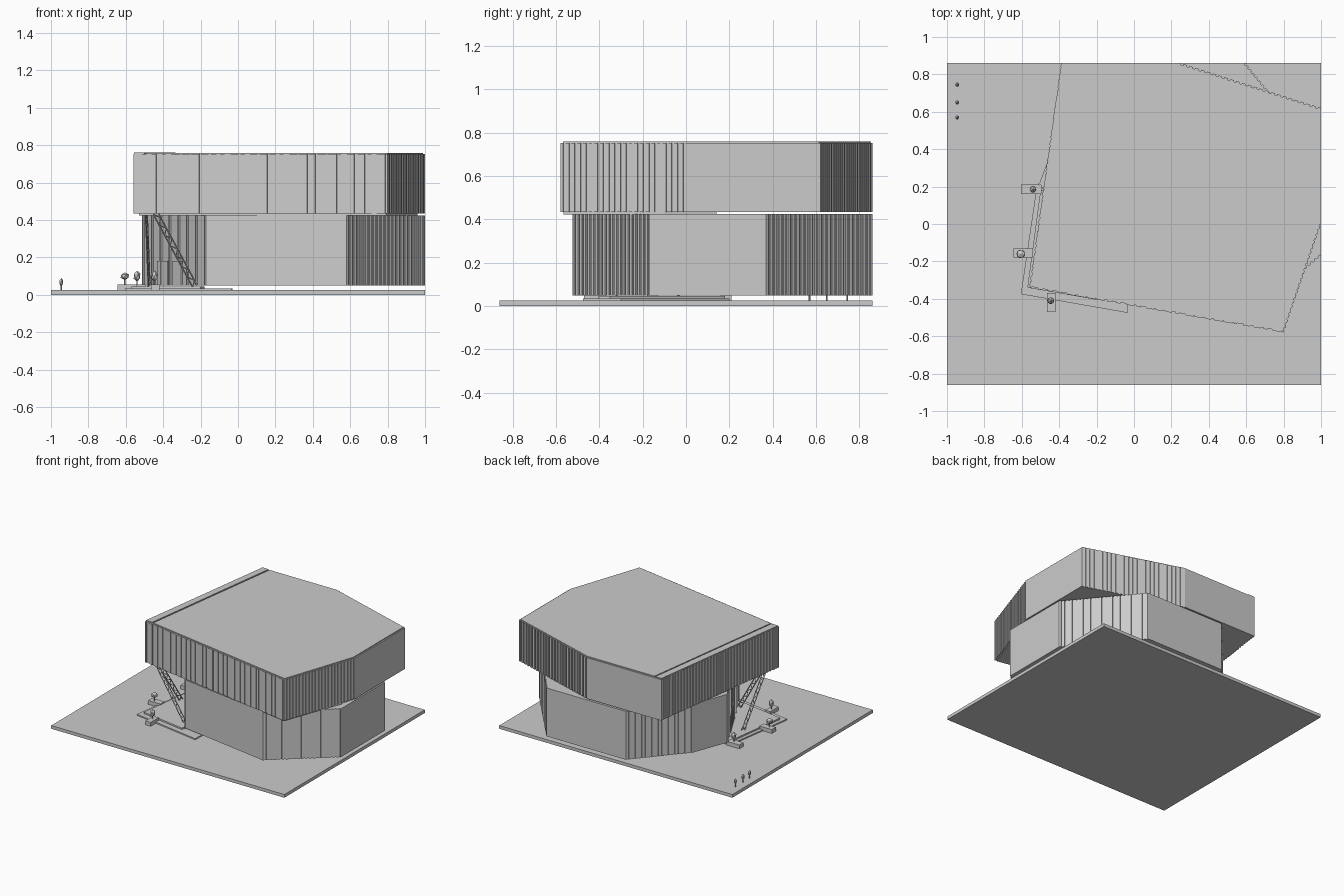
import bpy, bmesh, math, random
from mathutils import Vector

random.seed(4)
cube = bpy.data.objects.get("Cube")
if cube:
    bpy.data.objects.remove(cube)

GREY = (0.6, 0.6, 0.6, 1)
mat = bpy.data.materials.new("plain grey")
mat.use_nodes = True
mat.diffuse_color = GREY
mat.node_tree.nodes["Principled BSDF"].inputs["Base Color"].default_value = GREY


def finish(name, bm):
    bmesh.ops.recalc_face_normals(bm, faces=bm.faces)
    mesh = bpy.data.meshes.new(name)
    bm.to_mesh(mesh)
    bm.free()
    mesh.materials.append(mat)
    obj = bpy.data.objects.new(name, mesh)
    bpy.context.collection.objects.link(obj)
    return obj


def prism(name, pts, z0, z1):
    """Extrude a plan outline between two heights."""
    bm = bmesh.new()
    face = bm.faces.new([bm.verts.new((p[0], p[1], z0)) for p in pts])
    top = bmesh.ops.extrude_face_region(bm, geom=[face])["geom"]
    bmesh.ops.translate(bm, vec=(0, 0, z1 - z0),
                        verts=[v for v in top if isinstance(v, bmesh.types.BMVert)])
    return finish(name, bm)


def box(name, x0, x1, y0, y1, z0, z1):
    return prism(name, [(x0, y0), (x1, y0), (x1, y1), (x0, y1)], z0, z1)


def beam(bm, a, b, r):
    """Add a four-sided bar from a to b."""
    a, b = Vector(a), Vector(b)
    d = b - a
    m = d.to_track_quat("Z", "Y").to_matrix().to_4x4()
    m.translation = (a + b) / 2
    bmesh.ops.create_cone(bm, cap_ends=True, segments=4, radius1=r, radius2=r,
                          depth=d.length, matrix=m)


def outline(edges):
    """Counter-clockwise outline; each corner carries rib count, depth and jitter for its edge."""
    pts = []
    for i, (corner, ribs, depth, jitter) in enumerate(edges):
        a = Vector(corner)
        b = Vector(edges[(i + 1) % len(edges)][0])
        pts.append(a)
        d = (b - a).normalized()
        inward = Vector((-d.y, d.x)) * depth
        for k in range(ribs):
            s = (k + 0.5 + random.uniform(-jitter, jitter)) / ribs
            e = (k + 0.9 + random.uniform(-jitter, jitter) * 0.2) / ribs
            e = max(e, s + 0.1 / ribs)
            p, q = a.lerp(b, s), a.lerp(b, e)
            pts += [p, p + inward, q + inward, q]
    return pts


# Ground slab
box("ground_slab", -1, 1, -0.86, 0.86, 0, 0.025)

# Lower storey with ribbed angled walls
GLASS_A, GLASS_B = Vector((-0.505, 0.22)), Vector((-0.17, -0.40))
prism("lower_storey", outline([
    (GLASS_B, 0, 0, 0),
    ((0.58, -0.525), 20, 0.008, 0),
    ((1.0, -0.17), 0, 0, 0),
    ((1.0, 0.37), 24, 0.008, 0),
    ((0.595, 0.86), 0, 0, 0),
    ((-0.086, 0.86), 20, 0.008, 0),
    ((-0.40, 0.50), 0, 0, 0),
    (GLASS_A, 0, 0, 0)]), 0.05, 0.425)

# Overhanging upper storey with panelled and ribbed walls
C0, C1, C5 = (-0.56, -0.34), (0.80, -0.58), (-0.39, 0.86)
prism("upper_storey", outline([
    (C0, 26, 0.006, 0.3),
    (C1, 22, 0.006, 0),
    ((1.0, 0.0), 0, 0, 0),
    ((1.0, 0.62), 24, 0.008, 0),
    ((0.25, 0.86), 0, 0, 0),
    (C5, 40, 0.006, 0.25)]), 0.435, 0.752)

# Parapets on the roof edge
prism("left_parapet", [(-0.555, -0.335), (-0.50, -0.335), (-0.335, 0.855), (-0.388, 0.855)],
      0.752, 0.76)
prism("roof_deck", [(-0.49, -0.34), (0.797, -0.568), (0.99, 0.0), (0.99, 0.615), (0.25, 0.85),
                    (-0.325, 0.85)], 0.752, 0.759)

# Bearing strip between the storeys
prism("bearing_strip", [(-0.53, -0.32), (0.79, -0.565), (0.96, -0.1), (0.9, 0.14), (-0.47, 0.14)],
      0.424, 0.436)

# Entrance mullions and doors on the diagonal glass wall
along = (GLASS_B - GLASS_A).normalized()
out = Vector((along.y, -along.x))
if out.x > 0:
    out = -out


def wall_plate(name, s0, s1, z0, z1, t):
    a, b = GLASS_A.lerp(GLASS_B, s0), GLASS_A.lerp(GLASS_B, s1)
    prism(name, [a, b, b + out * t, a + out * t], z0, z1)


for i in range(8):
    s = i / 7 * 0.985
    wall_plate("mullion_%d" % (i + 1), s, s + 0.015, 0.05, 0.425, 0.009)
wall_plate("left_door", 0.23, 0.40, 0.05, 0.18, 0.007)
wall_plate("right_door", 0.47, 0.62, 0.05, 0.18, 0.007)


# Lattice braces under the overhanging corner
def lattice(name, top, foot, side, n):
    bm = bmesh.new()
    top, foot, side = Vector(top), Vector(foot), Vector(side)
    beam(bm, top - side, foot - side, 0.004)
    beam(bm, top + side, foot + side, 0.004)
    for k in range(n):
        sign = 1 if k % 2 else -1
        beam(bm, top.lerp(foot, k / n) + side * sign,
             top.lerp(foot, (k + 1) / n) - side * sign, 0.003)
    finish(name, bm)


lattice("front_brace", (-0.44, -0.35, 0.435), (-0.23, -0.32, 0.045), (0.012, 0, 0.005), 14)
lattice("side_brace", (-0.49, -0.28, 0.435), (-0.475, -0.02, 0.045), (0.004, 0.012, 0.005), 14)

# Entrance steps
prism("lower_step", [(-0.605, -0.375), (-0.035, -0.475), (-0.03, -0.30), (-0.40, 0.20),
                     (-0.52, 0.20)], 0.02, 0.034)
prism("upper_step", [(-0.57, -0.34), (-0.20, -0.405), (-0.18, -0.35), (-0.48, 0.18),
                     (-0.50, 0.18)], 0.03, 0.046)


# Planters, bushes and small trees
def bush(name, x, y, z, r, h):
    bm = bmesh.new()
    bmesh.ops.create_icosphere(bm, subdivisions=1, radius=1)
    bmesh.ops.scale(bm, vec=(r, r, h / 2), verts=bm.verts)
    bmesh.ops.translate(bm, vec=(x, y, z + h / 2), verts=bm.verts)
    beam(bm, (x, y, 0.02), (x, y, z + h / 2), 0.004)
    finish(name, bm)


box("side_planter", -0.645, -0.54, -0.18, -0.13, 0.02, 0.055)
box("back_planter", -0.605, -0.495, 0.16, 0.21, 0.02, 0.055)
box("front_planter", -0.465, -0.42, -0.47, -0.37, 0.02, 0.055)
bush("side_bush", -0.605, -0.16, 0.08, 0.026, 0.04)
bush("back_bush", -0.54, 0.185, 0.07, 0.02, 0.06)
bush("front_bush", -0.445, -0.41, 0.07, 0.02, 0.06)
for i, y in enumerate((0.57, 0.65, 0.745)):
    bush("small_tree_%d" % (i + 1), -0.945, y, 0.045, 0.012, 0.045)
